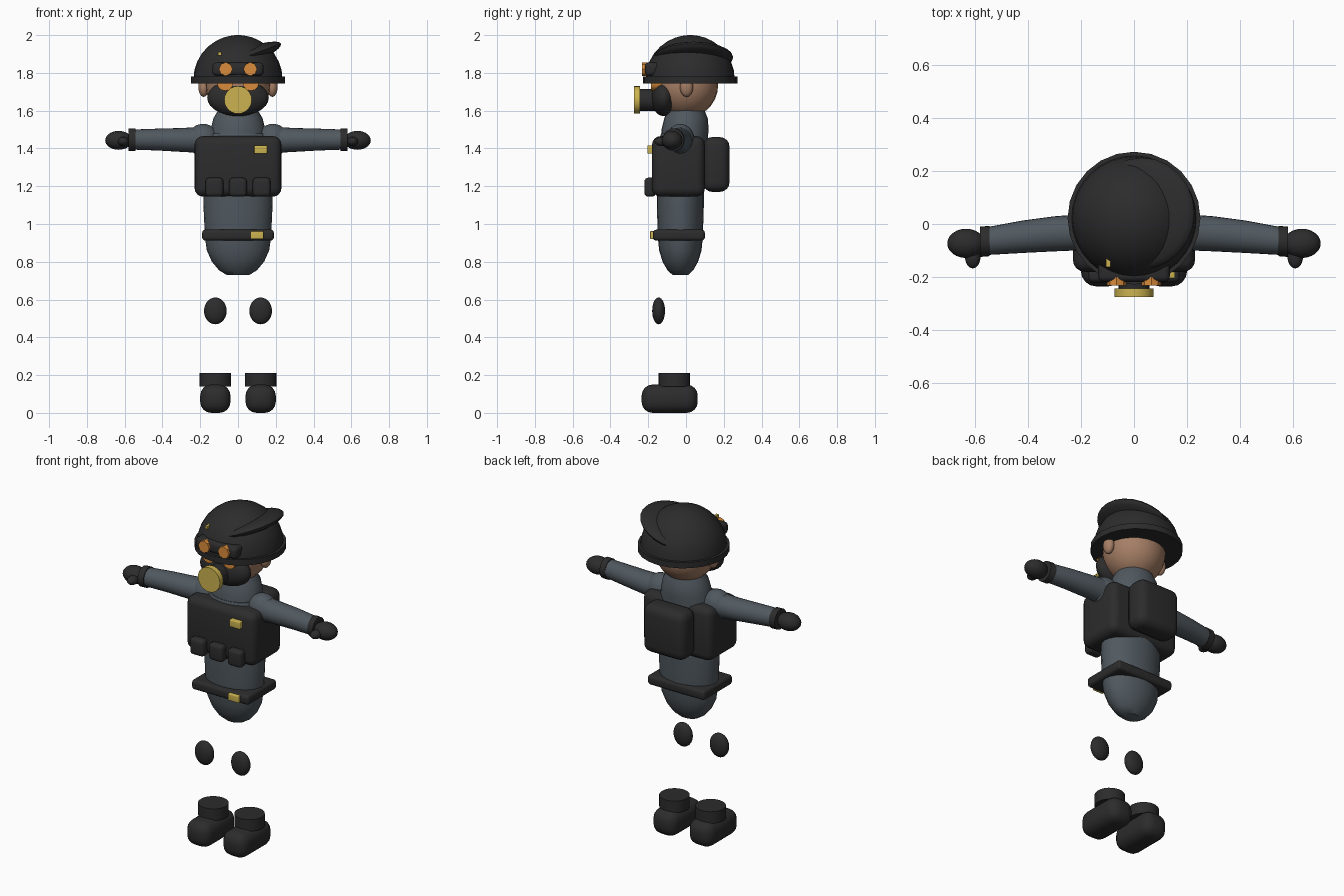
import bpy, bmesh, math
from mathutils import Matrix, Vector

cube = bpy.data.objects.get("Cube")
if cube:
    bpy.data.objects.remove(cube, do_unlink=True)


def make_material(name, rgb):
    m = bpy.data.materials.new(name)
    m.use_nodes = True
    m.diffuse_color = (*rgb, 1)
    m.node_tree.nodes["Principled BSDF"].inputs["Base Color"].default_value = (*rgb, 1)
    return m


BLACK = make_material("black gear", (0.025, 0.025, 0.026))
GREY = make_material("slate cloth", (0.08, 0.098, 0.114))
SKIN = make_material("skin", (0.38, 0.21, 0.13))
AMBER = make_material("amber glass", (0.70, 0.26, 0.045))
GOLD = make_material("gold metal", (0.60, 0.45, 0.08))


def finish(name, bm, mat, angle=40):
    bmesh.ops.recalc_face_normals(bm, faces=bm.faces)
    me = bpy.data.meshes.new(name)
    bm.to_mesh(me)
    bm.free()
    me.materials.append(mat)
    me.shade_smooth()
    me.set_sharp_from_angle(angle=math.radians(angle))
    ob = bpy.data.objects.new(name, me)
    bpy.context.scene.collection.objects.link(ob)
    return ob


def ellipsoid(name, centre, radii, mat, tilt=0):
    bm = bmesh.new()
    bmesh.ops.create_uvsphere(bm, u_segments=24, v_segments=14, radius=1)
    bm.transform(Matrix.Translation(centre) @ Matrix.Rotation(tilt, 4, "Y")
                 @ Matrix.Diagonal((*radii, 1)))
    return finish(name, bm, mat)


def box(name, low, high, mat, round_by=0.0):
    low, high = Vector(low), Vector(high)
    bm = bmesh.new()
    bmesh.ops.create_cube(bm, size=1)
    bm.transform(Matrix.Translation((low + high) / 2) @ Matrix.Diagonal((*(high - low), 1)))
    if round_by:
        bmesh.ops.bevel(bm, geom=bm.edges[:], offset=round_by, segments=4,
                        profile=0.5, affect="EDGES")
    return finish(name, bm, mat)


def loft(name, sections, mat, axis="Z", sides=24):
    """Join elliptical rings given as (centre, radius a, radius b)."""
    u, v = {"X": ((0, 1, 0), (0, 0, 1)), "Y": ((1, 0, 0), (0, 0, 1)),
            "Z": ((1, 0, 0), (0, 1, 0))}[axis]
    u, v = Vector(u), Vector(v)
    bm = bmesh.new()
    rings = []
    for centre, a, b in sections:
        turns = [math.tau * i / sides for i in range(sides)]
        rings.append([bm.verts.new(Vector(centre) + u * a * math.cos(t) + v * b * math.sin(t))
                      for t in turns])
    for r, s in zip(rings, rings[1:]):
        for i in range(sides):
            j = (i + 1) % sides
            bm.faces.new((r[i], r[j], s[j], s[i]))
    bm.faces.new(rings[0])
    bm.faces.new(rings[-1])
    return finish(name, bm, mat)


def disc(name, x, z, y0, y1, r, mat, sides=24):
    return loft(name, [((x, y0, z), r, r), ((x, y1, z), r, r)], mat, "Y", sides)


# Body
torso = [(0.73, 0.06), (0.755, 0.10), (0.80, 0.138), (0.86, 0.165), (0.93, 0.175),
         (1.10, 0.183), (1.40, 0.183), (1.48, 0.15)]
loft("torso", [((0, -0.03, z), r, r * 0.68) for z, r in torso], GREY)
loft("neck", [((0, -0.01, 1.40), 0.16, 0.12), ((0, -0.005, 1.50), 0.145, 0.125),
              ((0, 0, 1.56), 0.13, 0.115), ((0, 0, 1.61), 0.10, 0.095)], GREY)

# Vest, pack, pouches and belt
box("vest", (-0.23, -0.18, 1.145), (0.23, 0.10, 1.465), BLACK, 0.045)
box("backpack", (-0.14, 0.09, 1.17), (0.14, 0.23, 1.46), BLACK, 0.05)
for n, x in (("right", -0.125), ("middle", 0), ("left", 0.125)):
    box(n + "_pouch", (x - 0.047, -0.22, 1.145), (x + 0.047, -0.16, 1.245), BLACK, 0.02)
box("vest_badge", (0.085, -0.205, 1.372), (0.155, -0.17, 1.416), GOLD, 0.005)
box("belt", (-0.19, -0.175, 0.912), (0.19, 0.10, 0.97), BLACK, 0.018)
box("belt_buckle", (0.065, -0.19, 0.92), (0.135, -0.165, 0.962), GOLD, 0.005)

# Limbs, both sides
for side, s in (("left", 1), ("right", -1)):
    ellipsoid(side + "_shoulder", (s * 0.185, -0.03, 1.445), (0.085, 0.075, 0.085), GREY)
    loft(side + "_arm", [((s * 0.18, -0.03, 1.445), 0.068, 0.07),
                         ((s * 0.30, -0.037, 1.445), 0.066, 0.063),
                         ((s * 0.42, -0.048, 1.447), 0.061, 0.058),
                         ((s * 0.56, -0.065, 1.447), 0.052, 0.053)], GREY, "X")
    loft(side + "_cuff", [((s * 0.543, -0.064, 1.446), 0.057, 0.06),
                          ((s * 0.58, -0.067, 1.446), 0.057, 0.06)], BLACK, "X")
    ellipsoid(side + "_glove", (s * 0.632, -0.073, 1.443), (0.071, 0.055, 0.05), BLACK)
    ellipsoid(side + "_thumb", (s * 0.607, -0.125, 1.437), (0.029, 0.042, 0.025), BLACK)
    ellipsoid(side + "_knee_pad", (s * 0.12, -0.145, 0.54), (0.06, 0.034, 0.071), BLACK)
    box(side + "_boot", (s * 0.12 - 0.08, -0.235, 0), (s * 0.12 + 0.08, 0.062, 0.15),
        BLACK, 0.058)
    loft(side + "_boot_cuff", [((s * 0.12, -0.062, z), 0.083, 0.083) for z in (0.14, 0.21)],
         BLACK)
    ellipsoid(side + "_ear", (s * 0.182, 0.003, 1.725), (0.028, 0.035, 0.052), SKIN)
    disc(side + "_mask_lens", s * 0.068, 1.748, -0.185, -0.12, 0.043, AMBER, 12)
    disc(side + "_goggle_lens", s * 0.065, 1.82, -0.232, -0.20, 0.036, AMBER, 8)

# Head and breathing mask
ellipsoid("head", (0, 0, 1.735), (0.172, 0.17, 0.172), SKIN)
ellipsoid("face_mask", (0, -0.118, 1.668), (0.163, 0.066, 0.097), BLACK)
disc("filter_neck", 0, 1.657, -0.25, -0.14, 0.058, BLACK)
disc("filter_cap", 0, 1.657, -0.275, -0.243, 0.073, GOLD)

# Helmet, its tilted cap, goggles frame and pin
arc = [math.radians(a) for a in (0, 12, 24, 36, 48, 60, 70, 79, 86, 89.5)]
loft("helmet", [((0, 0.022, 1.765 + 0.235 * math.sin(a)), 0.236 * math.cos(a),
                 0.236 * math.cos(a)) for a in arc], BLACK, sides=32)
loft("helmet_brim", [((0, 0.022, z), 0.25, 0.25) for z in (1.745, 1.78)], BLACK)
ellipsoid("tilted_cap", (0.03, 0.04, 1.882), (0.21, 0.21, 0.045), BLACK, -0.35)
box("goggles_frame", (-0.135, -0.218, 1.785), (0.135, -0.13, 1.855), BLACK, 0.022)
box("cap_pin", (-0.105, -0.162, 1.892), (-0.088, -0.12, 1.91), GOLD)
